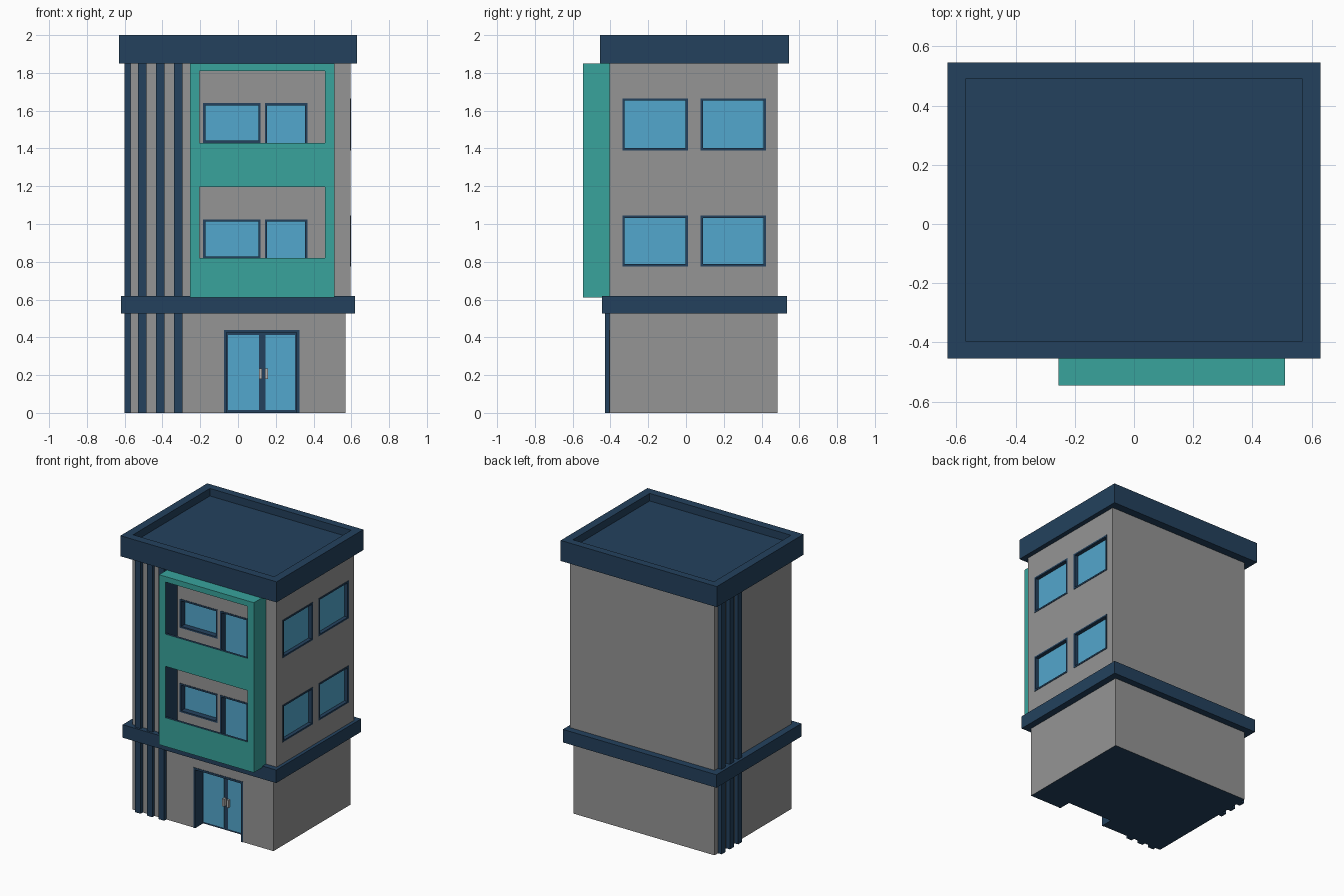
import bpy, bmesh

if "Cube" in bpy.data.objects:
    bpy.data.objects.remove(bpy.data.objects["Cube"])


def mat(name, rgb):
    m = bpy.data.materials.new(name)
    m.diffuse_color = (*rgb, 1)
    m.use_nodes = True
    m.node_tree.nodes["Principled BSDF"].inputs["Base Color"].default_value = m.diffuse_color
    return m


GREY = mat("wall_grey", (0.30, 0.30, 0.30))
NAVY = mat("trim_navy", (0.017, 0.053, 0.110))
TEAL = mat("balcony_teal", (0.040, 0.37, 0.335))
GLASS = mat("glass_blue", (0.086, 0.385, 0.61))
METAL = mat("handle_grey", (0.45, 0.45, 0.45))


def make(name, verts, faces, mats, index=0):
    me = bpy.data.meshes.new(name)
    bm = bmesh.new()
    vs = [bm.verts.new(v) for v in verts]
    for f in faces:
        bm.faces.new([vs[i] for i in f]).material_index = index
    bmesh.ops.recalc_face_normals(bm, faces=bm.faces[:])
    bm.to_mesh(me)
    bm.free()
    for m in mats:
        me.materials.append(m)
    ob = bpy.data.objects.new(name, me)
    bpy.context.collection.objects.link(ob)
    return ob


def prism(name, profile, x0, x1, mats, index=0):
    """Extrude a (y, z) profile along x."""
    n = len(profile)
    verts = [(x, y, z) for x in (x0, x1) for y, z in profile]
    faces = [list(range(n)), list(range(n, 2 * n))]
    faces += [[i, (i + 1) % n, n + (i + 1) % n, n + i] for i in range(n)]
    return make(name, verts, faces, mats, index)


def box(name, x, y, z, mats, index=0):
    y0, y1 = sorted(y)
    x0, x1 = sorted(x)
    return prism(name, [(y0, z[0]), (y1, z[0]), (y1, z[1]), (y0, z[1])], x0, x1, mats, index)


def cut(ob, cutter):
    """Subtract the cutter, keep its material slot on the cut faces, remove it."""
    mod = ob.modifiers.new("cut", 'BOOLEAN')
    mod.operation = 'DIFFERENCE'
    mod.solver = 'EXACT'
    mod.object = cutter
    cutter.hide_render = True
    deps = bpy.context.evaluated_depsgraph_get()
    me = bpy.data.meshes.new_from_object(ob.evaluated_get(deps))
    ob.modifiers.remove(mod)
    ob.data = me
    bpy.data.objects.remove(cutter)


def placed(name, side, surf, u, d, z, mats, index=0):
    """Box on the front or right wall: u along the wall, d depth inwards."""
    if side == "front":
        return box(name, u, (surf + d[0], surf + d[1]), z, mats, index)
    return box(name, (surf - d[0], surf - d[1]), u, z, mats, index)


def opening(name, wall, side, surf, u, z, depth, t=0.012, sill=True):
    """Recess in a wall lined with a frame and closed with glass."""
    u0, u1 = u
    z0, z1 = z
    cut(wall, placed("cutter", side, surf, u, (-0.05, depth), z, [GREY, NAVY], 1))
    d = (-0.003, depth)
    placed(name + "_jamb_a", side, surf, (u0, u0 + t), d, z, [NAVY])
    placed(name + "_jamb_b", side, surf, (u1 - t, u1), d, z, [NAVY])
    placed(name + "_head", side, surf, (u0 + t, u1 - t), d, (z1 - t, z1), [NAVY])
    if sill:
        placed(name + "_sill", side, surf, (u0 + t, u1 - t), d, (z0, z0 + t), [NAVY])
    placed(name + "_glass", side, surf, (u0 + t, u1 - t), (depth - 0.006, depth),
           (z0 + (t if sill else 0), z1 - t), [GLASS])


# Wall blocks
FRONT, BACK = -0.405, 0.485
RIGHT = 0.595
ground = box("ground_floor", (-0.57, 0.57), (FRONT, BACK), (0, 0.53), [GREY, NAVY])
upper = box("upper_floors", (-0.57, RIGHT), (FRONT, BACK), (0.6, 1.87), [GREY, NAVY])

# Entrance: deep recess with a double door
cut(ground, box("cutter", (-0.075, 0.325), (-0.6, -0.30), (-0.1, 0.44), [GREY, NAVY], 1))
for p in ground.data.polygons:
    if p.normal.z < -0.9 and p.center.z < 0.01:
        p.material_index = 1
box("door_jamb_left", (-0.075, -0.06), (FRONT - 0.003, -0.30), (0, 0.44), [NAVY])
box("door_jamb_right", (0.31, 0.325), (FRONT - 0.003, -0.30), (0, 0.44), [NAVY])
box("door_head", (-0.06, 0.31), (FRONT - 0.003, -0.30), (0.425, 0.44), [NAVY])
box("door_panel", (-0.06, 0.31), (-0.315, -0.30), (0, 0.425), [NAVY])
for i, (a, b, h) in enumerate([(-0.053, 0.11, 0.118), (0.145, 0.303, 0.152)]):
    box(f"door_glass_{i}", (a, b), (-0.321, -0.31), (0.015, 0.412), [GLASS])
    box(f"door_handle_{i}", (h - 0.008, h + 0.008), (-0.34, -0.31), (0.18, 0.235), [METAL])

# Windows of both upper storeys and balcony doors
for s, (zr, zf, floor) in enumerate([((0.775, 1.045), (0.815, 1.025), 0.64),
                                     ((1.39, 1.665), (1.43, 1.64), 1.25)]):
    for k, u in enumerate([(-0.337, 0.01), (0.077, 0.423)]):
        opening(f"side_window_{s}_{k}", upper, "right", RIGHT, u, zr, 0.03)
    opening(f"front_window_{s}", upper, "front", FRONT, (-0.185, 0.12), zf, 0.045)
    opening(f"balcony_door_{s}", upper, "front", FRONT, (0.142, 0.368),
            (floor, zf[1]), 0.045, sill=False)

# Teal balcony shell, hollowed behind a thin parapet
shell = box("balcony_shell", (-0.255, 0.51), (-0.545, FRONT), (0.61, 1.85), [TEAL, NAVY])
for floor, sill, top in [(0.64, 0.82, 1.195), (1.25, 1.43, 1.81)]:
    profile = [(-0.6, sill), (-0.527, sill), (-0.527, floor),
               (-0.3, floor), (-0.3, top), (-0.6, top)]
    cut(shell, prism("cutter", profile, -0.205, 0.46, [TEAL, NAVY], 1))

# Floor band and roof with sunken top
box("floor_band", (-0.62, 0.62), (-0.445, 0.535), (0.525, 0.62), [NAVY])
roof = box("roof", (-0.63, 0.63), (-0.455, 0.545), (1.85, 2.0), [NAVY])
cut(roof, box("cutter", (-0.57, 0.57), (-0.395, 0.49), (1.945, 2.1), [NAVY]))

# Vertical fins on the front left and the rear of the left side
for i in range(3):
    o = 0.04 + 0.095 * i
    for part, z in (("lower", (0, 0.53)), ("upper", (0.61, 1.86))):
        box(f"front_fin_{part}_{i}", (-0.57 + o, -0.525 + o), (-0.43, -0.39), z, [NAVY])
        box(f"side_fin_{part}_{i}", (-0.60, -0.56), (BACK - o - 0.045, BACK - o), z, [NAVY])
